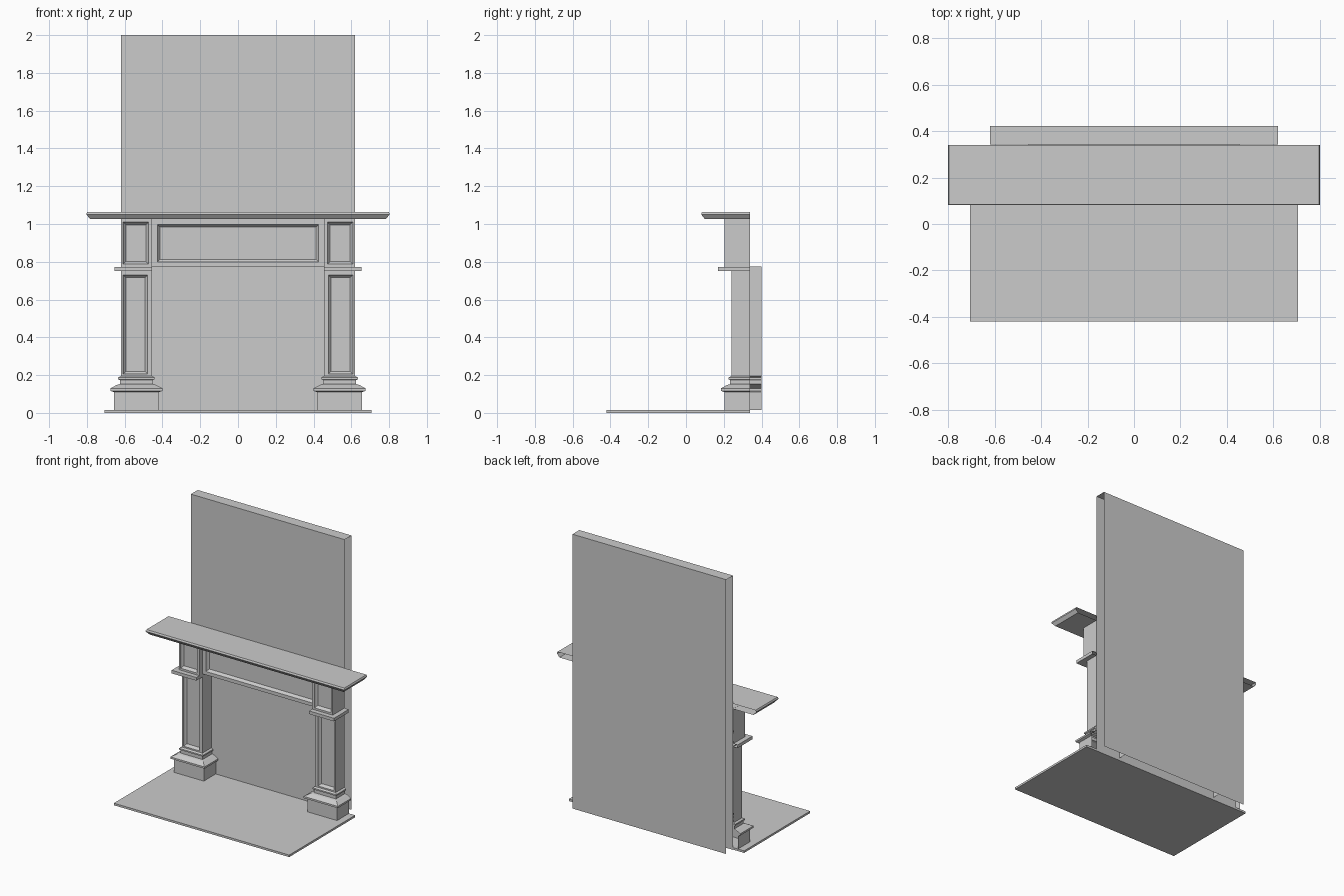
import bpy, bmesh

if "Cube" in bpy.data.objects:
    bpy.data.objects.remove(bpy.data.objects["Cube"])

BACK = 0.34      # wall plane the surround sits against
RETURN = 0.40    # how far the inner opening sides run back


def make(name, fill):
    bm = bmesh.new()
    fill(bm)
    bmesh.ops.remove_doubles(bm, verts=bm.verts, dist=1e-5)
    bmesh.ops.recalc_face_normals(bm, faces=bm.faces)
    me = bpy.data.meshes.new(name)
    bm.to_mesh(me)
    bm.free()
    ob = bpy.data.objects.new(name, me)
    bpy.context.collection.objects.link(ob)
    return ob


def mirrored(ob):
    mod = ob.modifiers.new("Mirror", 'MIRROR')
    mod.use_axis[0] = True
    mod.use_mirror_merge = False
    return ob


def quad(bm, pts):
    bm.faces.new([bm.verts.new(p) for p in pts])


def loft(bm, rows, closed=False, cap=False):
    """Bridge consecutive rows of points with quads."""
    rows = [[bm.verts.new(p) for p in r] for r in rows]
    n = len(rows[0])
    for a, b in zip(rows, rows[1:]):
        for i in range(n if closed else n - 1):
            j = (i + 1) % n
            bm.faces.new((a[i], a[j], b[j], b[i]))
    if cap:
        bm.faces.new(rows[-1])


def sweep(bm, x0, x1, front, profile, back_in=BACK, back_out=BACK, caps=False):
    """Run an (offset, z) profile around three sides, leaving the back open."""
    rows = [[(x1 + o, back_out, z), (x1 + o, front - o, z),
             (x0 - o, front - o, z), (x0 - o, back_in, z)] for o, z in profile]
    loft(bm, rows)
    if caps:
        quad(bm, rows[0])
        quad(bm, rows[-1])


def panel(bm, outer, inner, y, depth=0.02, bevel=0.014):
    """Flat front face with a bevelled recessed panel; rects are x0,x1,z0,z1."""
    def rect(r, d, yy):
        return [(r[0] + d, yy, r[2] + d), (r[1] - d, yy, r[2] + d),
                (r[1] - d, yy, r[3] - d), (r[0] + d, yy, r[3] - d)]
    loft(bm, [rect(outer, 0, y), rect(inner, 0, y), rect(inner, bevel * .35, y + depth * .5),
              rect(inner, bevel, y + depth)], closed=True, cap=True)


# Chimney breast: front, top and back sheets with open sides
make("chimney_breast", lambda bm: loft(bm, [
    [(-.62, y, z), (.62, y, z)] for y, z in ((.343, 0), (.343, 2), (.422, 2), (.422, 0))]))

# Hearth slab
def hearth(bm):
    sweep(bm, -.707, .707, -.42, [(0, 0), (0, .015)], caps=True)
    quad(bm, [(-.707, BACK, 0), (.707, BACK, 0), (.707, BACK, .015), (-.707, BACK, .015)])
make("hearth", hearth)

# Moulded pilaster foot
FOOT = [(.037, .015), (.037, .11), (.055, .117), (.055, .13), (.022, .148), (.006, .152),
        (.006, .174), (.014, .178), (.014, .188), (0, .195)]
mirrored(make("pilaster_base", lambda bm: sweep(bm, .455, .62, .24, FOOT, back_in=RETURN)))

# Pilaster shaft: panelled front, outer side, deeper inner side
def shaft(bm):
    panel(bm, (.455, .62, .195, .755), (.478, .608, .205, .73), .24)
    quad(bm, [(.62, .24, .195), (.62, BACK, .195), (.62, BACK, .755), (.62, .24, .755)])
    quad(bm, [(.455, .24, .195), (.455, RETURN, .195), (.455, RETURN, .775), (.455, .24, .775)])
mirrored(make("pilaster_shaft", shaft))

# Capital slab
mirrored(make("pilaster_cap", lambda bm: sweep(
    bm, .455, .655, .17, [(0, .75), (0, .773)], caps=True)))

# Upper block with small panel
def block(bm):
    panel(bm, (.455, .62, .773, 1.027), (.473, .608, .787, 1.01), .205)
    for x in (.455, .62):
        quad(bm, [(x, .205, .773), (x, BACK, .773), (x, BACK, 1.027), (x, .205, 1.027)])
mirrored(make("upper_block", block))

# Frieze with wide panel and its underside
def frieze(bm):
    panel(bm, (-.455, .455, .773, 1.027), (-.427, .427, .798, .998), .24)
    quad(bm, [(-.455, .24, .773), (.455, .24, .773), (.455, RETURN, .773), (-.455, RETURN, .773)])
make("frieze", frieze)

# Mantel shelf with chamfered lower edge
make("mantel_shelf", lambda bm: sweep(
    bm, -.783, .783, .1, [(0, 1.026), (.019, 1.05), (.019, 1.056), (.015, 1.064)], caps=True))
